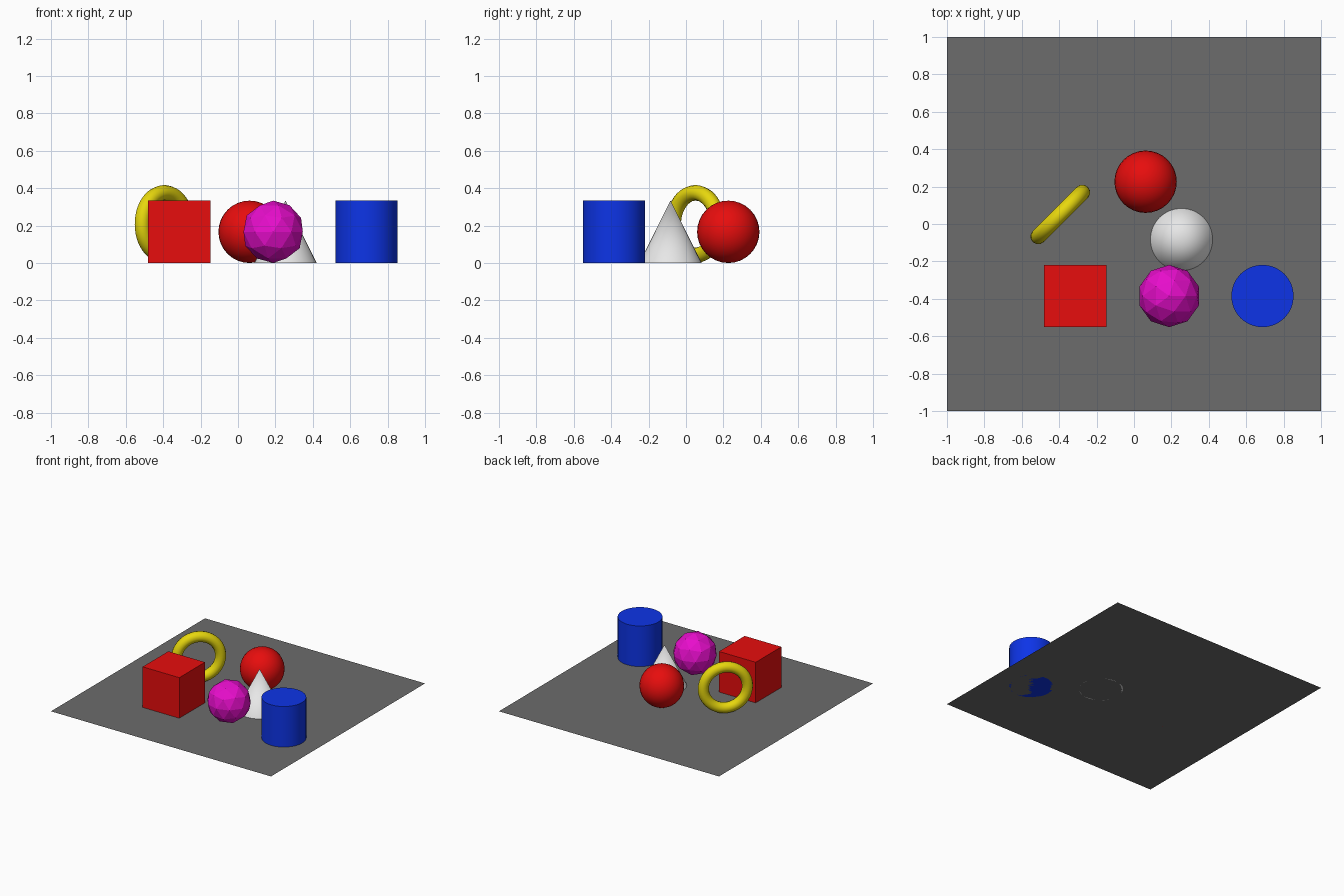
import bpy
import math

if "Cube" in bpy.data.objects:
    bpy.data.objects.remove(bpy.data.objects["Cube"])

S = 1 / 6  # common radius / half size of all shapes


def mat(name, r, g, b):
    m = bpy.data.materials.new(name)
    m.diffuse_color = (r, g, b, 1)
    m.use_nodes = True
    m.node_tree.nodes["Principled BSDF"].inputs["Base Color"].default_value = m.diffuse_color
    return m


red = mat("red", 0.8, 0.004, 0.004)
blue = mat("blue", 0.004, 0.034, 0.8)
magenta = mat("magenta", 0.8, 0.004, 0.6)
yellow = mat("yellow", 0.8, 0.68, 0.004)
white = mat("white", 0.8, 0.8, 0.8)
grey = mat("grey", 0.15, 0.15, 0.15)


def finish(name, material, smooth=None):
    ob = bpy.context.object
    ob.name = name
    ob.data.materials.append(material)
    if smooth:
        bpy.ops.object.shade_smooth_by_angle(angle=math.radians(smooth))
    return ob


# Flat square base
bpy.ops.mesh.primitive_plane_add(size=2, location=(0, 0, 0))
finish("base_plane", grey)

# Cube
bpy.ops.mesh.primitive_cube_add(size=2 * S, location=(-0.314, -0.385, S))
finish("cube", red)

# Smooth ball
bpy.ops.mesh.primitive_uv_sphere_add(segments=32, ring_count=16, radius=S,
                                     location=(0.062, 0.226, S))
finish("ball", red, 40)

# Faceted ball
bpy.ops.mesh.primitive_ico_sphere_add(subdivisions=2, radius=S,
                                      location=(0.188, -0.385, S))
finish("faceted_ball", magenta)

# Cylinder
bpy.ops.mesh.primitive_cylinder_add(vertices=32, radius=S, depth=2 * S,
                                    location=(0.687, -0.385, S))
finish("cylinder", blue, 30)

# Cone
bpy.ops.mesh.primitive_cone_add(vertices=32, radius1=S, radius2=0, depth=2 * S,
                                location=(0.254, -0.083, S))
finish("cone", white, 30)

# Upright ring, turned 45 degrees
bpy.ops.mesh.primitive_torus_add(major_segments=48, minor_segments=12,
                                 major_radius=S, minor_radius=S / 4,
                                 location=(-0.394, 0.051, S * 1.25),
                                 rotation=(math.pi / 2, 0, math.pi / 4))
finish("ring", yellow, 40)
